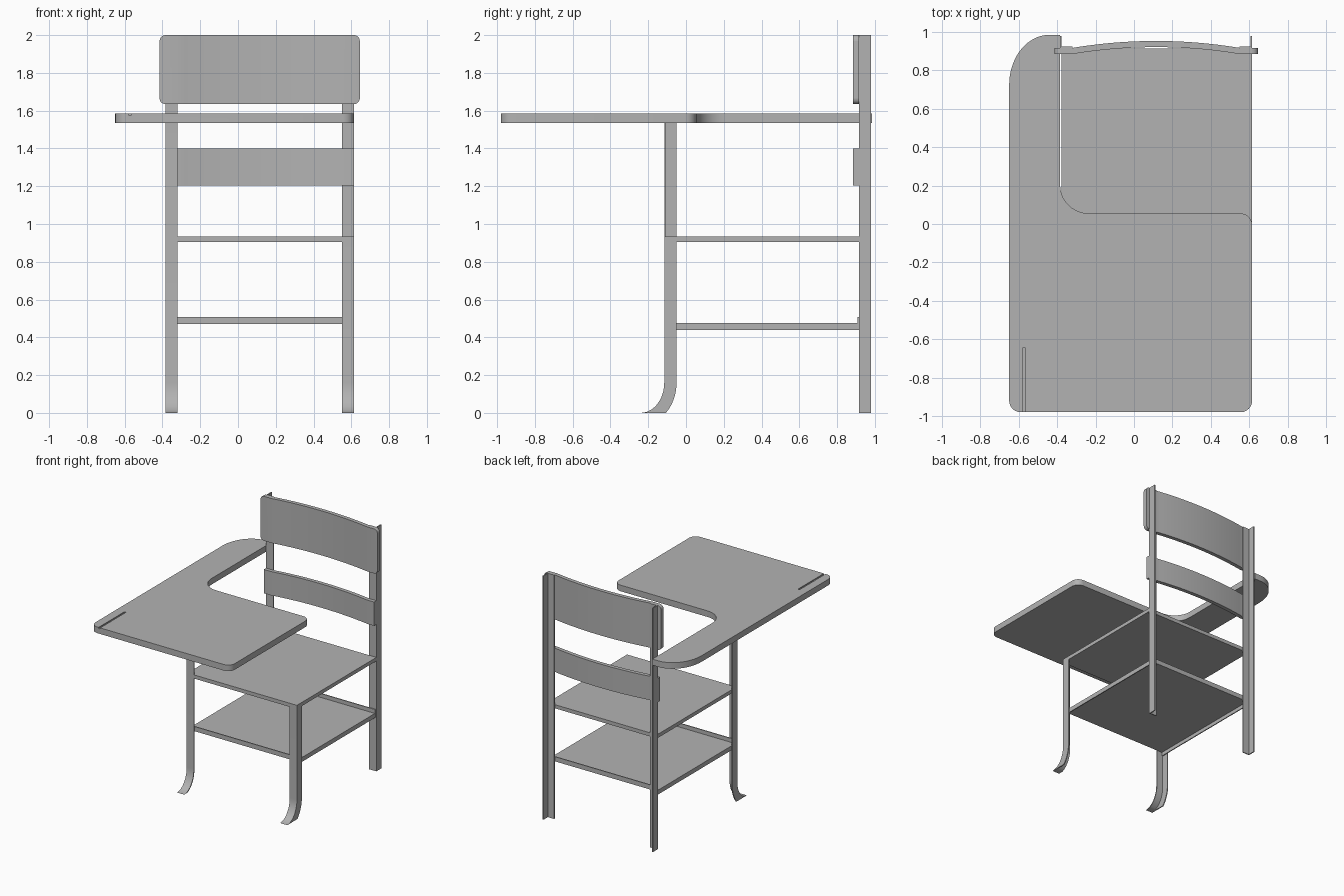
import bpy, bmesh, math
from mathutils import Vector

if "Cube" in bpy.data.objects:
    bpy.data.objects.remove(bpy.data.objects["Cube"], do_unlink=True)

gray = bpy.data.materials.new("plain_gray")
gray.use_nodes = True
gray.diffuse_color = (0.45, 0.45, 0.45, 1)
gray.node_tree.nodes["Principled BSDF"].inputs["Base Color"].default_value = gray.diffuse_color

T = 0.008                      # sheet metal thickness
LEFT, RIGHT = 0.615, -0.385    # outer sides of the frame
FRONT, BACK = -0.115, 0.915    # front faces of the legs
W = 0.065                      # leg flange width
MID = (LEFT + RIGHT) / 2


def prism(name, pts, axis, lo, hi):
    """Extrude a 2D outline along an axis from lo to hi."""
    place = {"x": lambda a, b: (lo, a, b),
             "y": lambda a, b: (a, lo, b),
             "z": lambda a, b: (a, b, lo)}[axis]
    bm = bmesh.new()
    face = bm.faces.new([bm.verts.new(place(*p)) for p in pts])
    out = bmesh.ops.extrude_face_region(bm, geom=[face])
    moved = [v for v in out["geom"] if isinstance(v, bmesh.types.BMVert)]
    step = Vector([hi - lo if axis == a else 0 for a in "xyz"])
    bmesh.ops.translate(bm, verts=moved, vec=step)
    bmesh.ops.recalc_face_normals(bm, faces=bm.faces)
    mesh = bpy.data.meshes.new(name)
    bm.to_mesh(mesh)
    bm.free()
    mesh.materials.append(gray)
    obj = bpy.data.objects.new(name, mesh)
    bpy.context.collection.objects.link(obj)
    return obj


def box(name, x, y, z):
    return prism(name, [(x[0], y[0]), (x[1], y[0]), (x[1], y[1]), (x[0], y[1])], "z", *z)


def arc(cx, cy, rx, ry, start, end, n=10):
    angles = [math.radians(start + (end - start) * i / n) for i in range(n + 1)]
    return [(cx + rx * math.cos(a), cy + ry * math.sin(a)) for a in angles]


def smooth(obj):
    bpy.ops.object.select_all(action="DESELECT")
    obj.select_set(True)
    bpy.context.view_layer.objects.active = obj
    bpy.ops.object.shade_smooth_by_angle(angle=math.radians(30))


def cut(obj, cutter):
    mod = obj.modifiers.new("cut", "BOOLEAN")
    mod.operation = "DIFFERENCE"
    mod.solver = "EXACT"
    mod.object = cutter
    cutter.hide_render = True
    cutter.hide_viewport = True


# Angle-iron legs, with flared feet at the front
for side, outer, inward, top in (("left", LEFT, -1, 0.905), ("right", RIGHT, 1, 1.535)):
    wide = sorted((outer, outer + inward * W))
    thin = sorted((outer, outer + inward * T))

    box(f"back_leg_face_{side}", wide, (BACK, BACK + T), (0, 2))
    box(f"back_leg_side_{side}", thin, (BACK, BACK + W), (0, 2))

    cy, cz, ry = FRONT - 0.125, 0.16, 0.125
    toe = arc(cy, cz, ry, cz, 0, -90)
    heel = arc(cy, cz, ry + W, cz + W, -math.degrees(math.asin(cz / (cz + W))), 0)
    smooth(prism(f"front_leg_side_{side}", [(FRONT, top)] + toe + heel + [(FRONT + W, top)],
                 "x", *thin))
    sole = arc(cy, cz, ry + T, cz + T, -math.degrees(math.asin(cz / (cz + T))), 0)
    smooth(prism(f"front_leg_face_{side}", [(FRONT, top)] + toe + sole + [(FRONT + T, top)],
                 "x", *wide))

# Seat: the right front corner is notched around the tall leg
box("seat", (RIGHT + T, LEFT), (FRONT + T, BACK), (0.905, 0.935))
box("seat_front_edge", (RIGHT + W, LEFT), (FRONT, FRONT + T), (0.905, 0.935))

# Book shelf: thin sheet, lips up at front and back, lips down at the sides
x0, x1, y0, y1 = RIGHT + T, LEFT - T, FRONT + T, BACK
box("shelf", (x0, x1), (y0, y1), (0.47, 0.476))
for name, y in (("front", y0), ("back", y1 - T)):
    box(f"shelf_lip_{name}", (x0, x1), (y, y + T), (0.474, 0.508))
for name, x in (("right", x0), ("left", x1 - T)):
    box(f"shelf_lip_{name}", (x, x + T), (y0, y1), (0.44, 0.472))


# Curved back boards with flat ends
def board(name, half, z, depth=0.032, bulge=0.036):
    flat = 0.435
    us = [-half] + [flat * (i / 12 - 1) for i in range(25)] + [half]
    line = [(MID + u, 0.885 + bulge * max(0, 1 - (u / flat) ** 2)) for u in us]
    rear = [(x, y + depth) for x, y in reversed(line)]
    obj = prism(name, line + rear, "z", *z)
    smooth(obj)
    return obj


board("lower_back_slat", 0.5, (1.205, 1.4))
top_board = board("upper_back_board", 0.53, (1.635, 2))

# Round the four corners of the upper board
bm = bmesh.new()
bm.from_mesh(top_board.data)
ends = [e for e in bm.edges
        if all(abs(abs(v.co.x - MID) - 0.53) < 0.001 for v in e.verts)
        and abs(e.verts[0].co.z - e.verts[1].co.z) < 0.001]
bmesh.ops.bevel(bm, geom=ends, offset=0.03, segments=5, profile=0.5, affect="EDGES")
bm.to_mesh(top_board.data)
bm.free()
smooth(top_board)

# Writing top with arm support
R = 0.06
outline = (arc(-0.65 + R, -0.98 + R, R, R, 180, 270, 6)
           + arc(LEFT - R, -0.98 + R, R, R, -90, 0, 6)
           + arc(LEFT - R, 0.055 - R, R, R, 0, 90, 6)
           + arc(RIGHT + 0.15, 0.205, 0.15, 0.15, 270, 180)
           + [(RIGHT, 0.985)]
           + arc(-0.44, 0.725, 0.21, 0.26, 90, 180, 14))
writing_top = prism("writing_top", outline, "z", 1.535, 1.585)
smooth(writing_top)

# Pencil groove
groove = box("pencil_groove_cutter", (-0.58, -0.565), (-1.05, -0.645), (1.577, 1.62))
cut(writing_top, groove)
